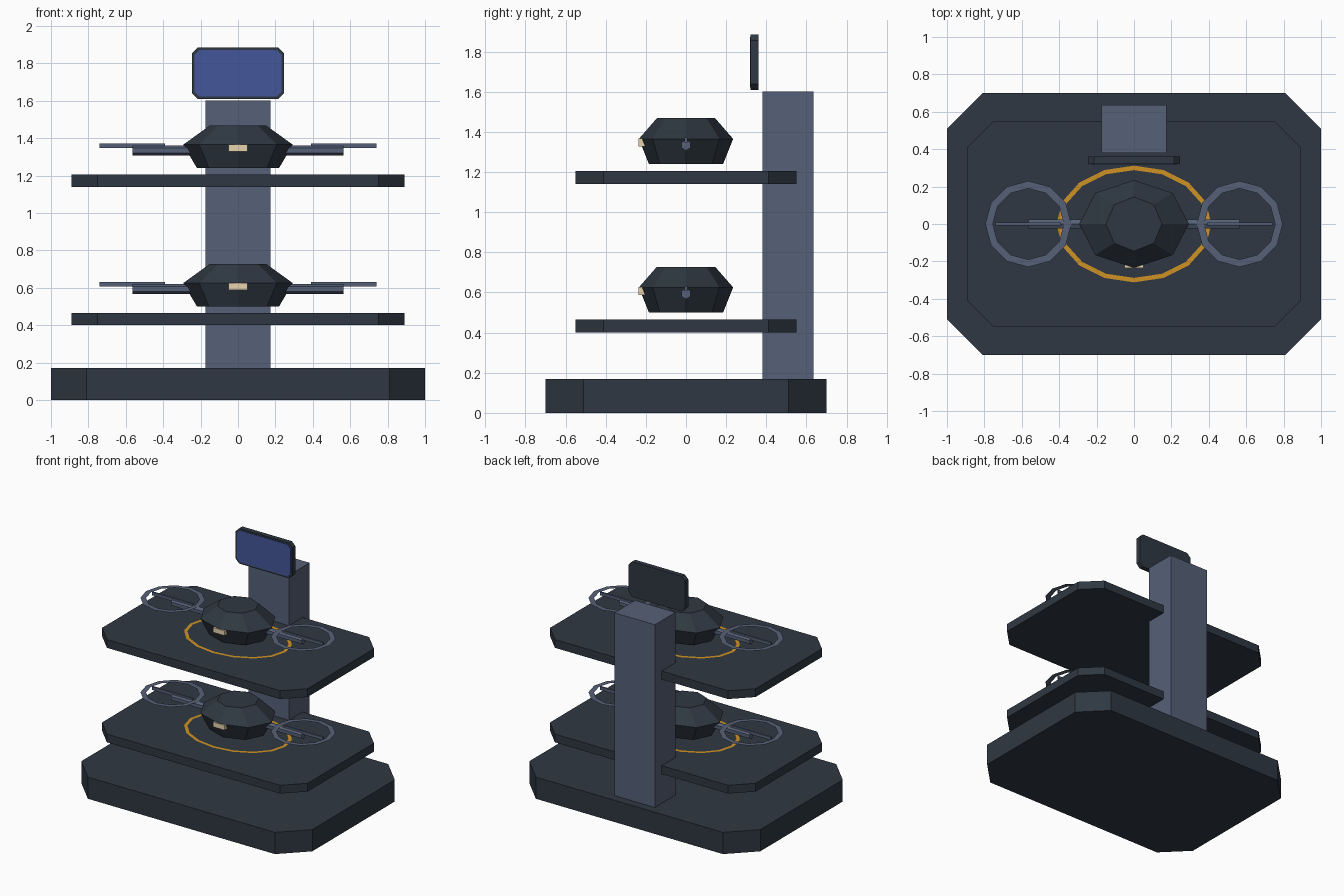
import bpy, bmesh, math

if "Cube" in bpy.data.objects:
    bpy.data.objects.remove(bpy.data.objects["Cube"], do_unlink=True)


def material(name, rgb):
    mat = bpy.data.materials.new(name)
    mat.use_nodes = True
    color = (*rgb, 1)
    mat.diffuse_color = color
    mat.node_tree.nodes["Principled BSDF"].inputs["Base Color"].default_value = color
    return mat


DARK = material("dark slate", (0.028, 0.039, 0.054))
GREY = material("blue grey", (0.092, 0.118, 0.185))
ORANGE = material("orange", (0.62, 0.29, 0.017))
CREAM = material("cream", (0.84, 0.69, 0.44))
BLUE = material("screen blue", (0.056, 0.095, 0.32))


def finish(name, bm, mat):
    mesh = bpy.data.meshes.new(name)
    bm.to_mesh(mesh)
    bm.free()
    mesh.materials.append(mat)
    obj = bpy.data.objects.new(name, mesh)
    bpy.context.collection.objects.link(obj)
    return obj


def loft(name, rings, mat):
    """Closed solid through a stack of matching rings of points."""
    bm = bmesh.new()
    loops = [[bm.verts.new(p) for p in ring] for ring in rings]
    n = len(loops[0])
    for a, b in zip(loops, loops[1:]):
        for i in range(n):
            j = (i + 1) % n
            bm.faces.new((a[i], a[j], b[j], b[i]))
    bm.faces.new(loops[0][::-1])
    bm.faces.new(loops[-1])
    bmesh.ops.recalc_face_normals(bm, faces=bm.faces)
    return finish(name, bm, mat)


def box(name, x0, x1, y0, y1, z0, z1, mat):
    return loft(name, [[(x0, y0, z), (x1, y0, z), (x1, y1, z), (x0, y1, z)]
                       for z in (z0, z1)], mat)


def cut_corners(w, h, c):
    """Rectangle outline of half sizes w and h with its corners cut off."""
    return [(w - c, -h), (w, c - h), (w, h - c), (w - c, h),
            (c - w, h), (-w, h - c), (-w, c - h), (c - w, -h)]


def ellipse(rx, ry, n):
    return [(rx * math.cos(math.tau * i / n), ry * math.sin(math.tau * i / n))
            for i in range(n)]


def slab(name, w, d, c, z0, z1, mat):
    return loft(name, [[(x, y, z) for x, y in cut_corners(w, d, c)]
                       for z in (z0, z1)], mat)


def upright_slab(name, w, h, c, y0, y1, z, mat):
    return loft(name, [[(x, y, z + v) for x, v in cut_corners(w, h, c)]
                       for y in (y0, y1)], mat)


def flat_ring(name, outer, inner, n, cx, z, mat):
    bm = bmesh.new()
    a, b = [[bm.verts.new((cx + x, y, z)) for x, y in ellipse(*r, n)]
            for r in (outer, inner)]
    for i in range(n):
        j = (i + 1) % n
        bm.faces.new((a[i], a[j], b[j], b[i]))
    return finish(name, bm, mat)


# Base and column
slab("base", 1.0, 0.70, 0.19, 0, 0.17, DARK)
box("column", -0.175, 0.175, 0.38, 0.635, 0.17, 1.60, GREY)

# Display on top
upright_slab("display_frame", 0.245, 0.138, 0.03, 0.322, 0.36, 1.747, DARK)
upright_slab("display_screen", 0.232, 0.125, 0.025, 0.318, 0.324, 1.747, BLUE)

# Two shelves, each with a hovering craft over a landing ring
for level, z in (("lower", 0.40), ("upper", 1.14)):
    slab(level + "_shelf", 0.89, 0.55, 0.14, z, z + 0.065, DARK)
    flat_ring(level + "_landing_ring", (0.415, 0.312), (0.39, 0.288), 16,
              0, z + 0.069, ORANGE)

    # Faceted body: bottom, widest and top rings
    loft(level + "_craft_body",
         [[(x, y, z + dz) for x, y in ellipse(rx, ry, 8)]
          for rx, ry, dz in ((0.22, 0.185, 0.101), (0.293, 0.235, 0.225),
                             (0.15, 0.145, 0.328))], DARK)
    box(level + "_craft_light", -0.05, 0.05, -0.236, -0.18,
        z + 0.188, z + 0.226, CREAM)

    # Arms, rotor guards and blades on both sides
    for side, s in (("left", 1), ("right", -1)):
        name = level + "_" + side
        loft(name + "_arm",
             [[(s * x, y, z + 0.194 + v) for v, y in ellipse(0.027, 0.027, 6)]
              for x in (0.2, 0.565)], GREY)
        flat_ring(name + "_rotor_guard", (0.23, 0.23), (0.19, 0.19), 12,
                  s * 0.565, z + 0.222, GREY)
        box(name + "_rotor_blade", s * 0.565 - 0.175, s * 0.565 + 0.175,
            -0.007, 0.007, z + 0.207, z + 0.231, GREY)
